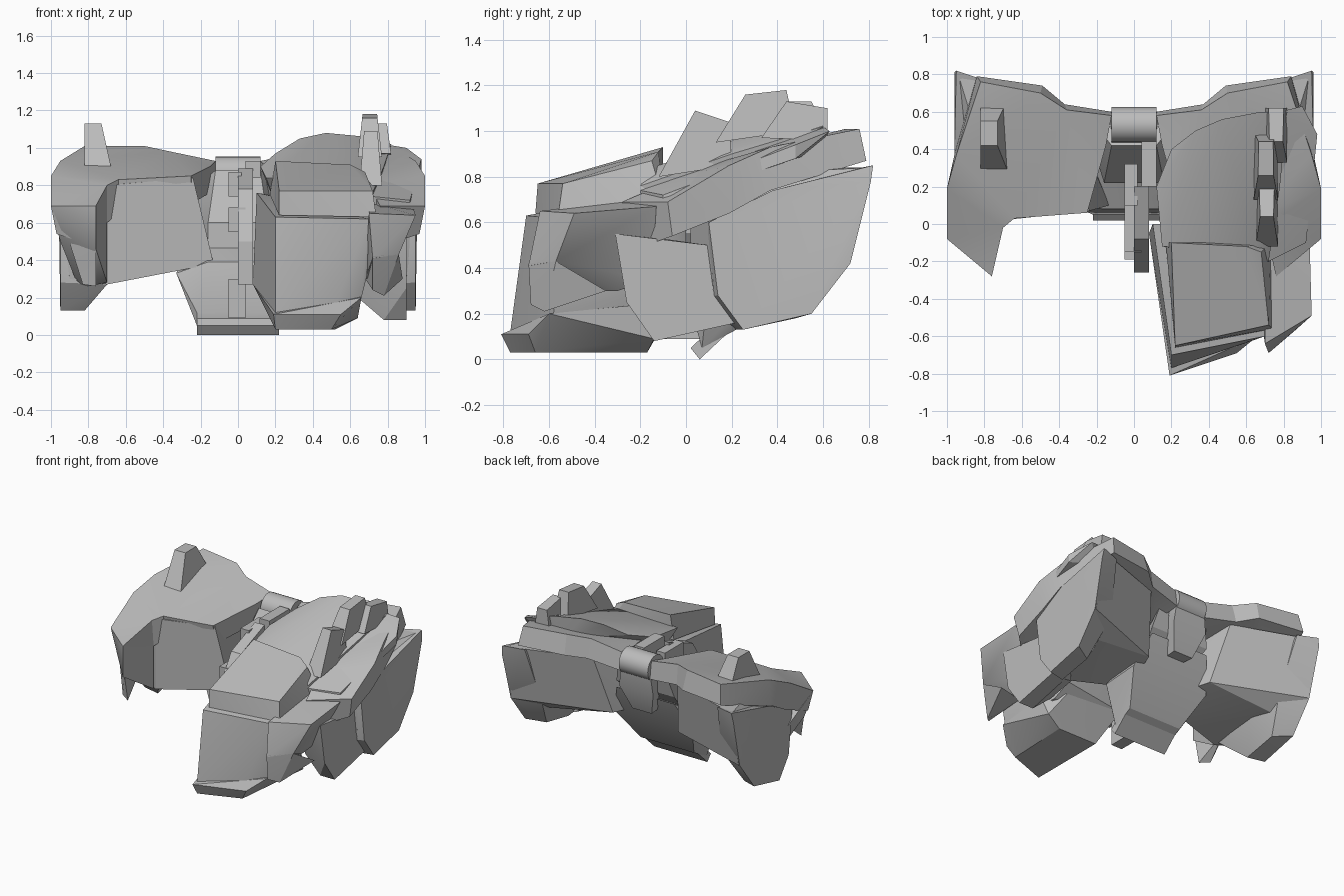
import bpy
import bmesh
from math import radians, sin, cos, pi

default_cube = bpy.data.objects.get("Cube")
if default_cube:
    bpy.data.objects.remove(default_cube, do_unlink=True)

# Single armour colour
armour_grey = bpy.data.materials.new("armour_grey")
armour_grey.use_nodes = True
colour = (.5, .5, .5, 1)
armour_grey.diffuse_color = colour
armour_grey.node_tree.nodes["Principled BSDF"].inputs["Base Color"].default_value = colour


def finish(name, bm):
    """Turn a bmesh into a named object with sharp creases and soft bends."""
    bmesh.ops.recalc_face_normals(bm, faces=bm.faces[:])
    mesh = bpy.data.meshes.new(name)
    bm.to_mesh(mesh)
    bm.free()
    mesh.materials.append(armour_grey)
    mesh.shade_smooth()
    mesh.set_sharp_from_angle(angle=radians(25))
    part = bpy.data.objects.new(name, mesh)
    bpy.context.scene.collection.objects.link(part)
    return part


def block(name, corners):
    """Faceted convex block spanning its corner points."""
    bm = bmesh.new()
    for corner in corners:
        bm.verts.new(corner)
    bmesh.ops.convex_hull(bm, input=bm.verts[:])
    loose = [v for v in bm.verts if not v.link_faces]
    bmesh.ops.delete(bm, geom=loose, context='VERTS')
    bmesh.ops.dissolve_limit(bm, angle_limit=radians(3),
                             verts=bm.verts[:], edges=bm.edges[:])
    return finish(name, bm)


def skin_loops(name, lower, upper):
    """Closed slab between two matching outlines."""
    bm = bmesh.new()
    low = [bm.verts.new(p) for p in lower]
    top = [bm.verts.new(p) for p in upper]
    count = len(low)
    for i in range(count):
        j = (i + 1) % count
        bm.faces.new((low[i], low[j], top[j], top[i]))
    caps = [bm.faces.new(top), bm.faces.new(low[::-1])]
    bmesh.ops.triangulate(bm, faces=caps)
    return finish(name, bm)


def side_plate(name, inner_x, outer_x, profile):
    """Side profile (y, z) extruded across x."""
    return skin_loops(name, [(inner_x, y, z) for y, z in profile],
                      [(outer_x, y, z) for y, z in profile])


def box(name, x_range, y_range, z_range):
    return block(name, [(x, y, z) for x in x_range for y in y_range for z in z_range])


def fin(name, inner_x, outer_x, profile, lean=0):
    """Crest fin: its two upper points are narrower than the base."""
    middle = (inner_x + outer_x) / 2
    base_z = min(z for y, z in profile)
    tip_z = max(z for y, z in profile)

    def side(edge_x):
        loop = []
        for y, z in profile:
            rise = (z - base_z) / (tip_z - base_z)
            x = edge_x + (middle - edge_x) * rise * .4 + lean * rise
            loop.append((x, y, z))
        return loop
    return skin_loops(name, side(inner_x), side(outer_x))


def mirrored(points, side):
    return [(side * x, y, z) for x, y, z in points]


def both_sides(points):
    return mirrored(points, -1) + mirrored(points, 1)


# Hip armour, the same on both sides
hip_outline = [
    (.12, .58, .93), (.36, .61, .98), (.5, .7, 1.01), (.82, .76, 1.01),
    (.95, .37, .93), (1, .19, .85), (1, -.08, .69), (.76, -.28, .69),
    (.7, -.02, .8), (.64, .03, .83), (.25, .06, .85), (.15, .42, .9)]
hip_underside = [
    (.12, .6, .8), (.37, .64, .84), (.49, .74, .87), (.84, .79, .87),
    (.96, .37, .74), (.97, .19, .64), (.97, -.06, .54), (.76, -.26, .47),
    (.7, 0, .6), (.64, .06, .65), (.25, .1, .7), (.15, .44, .76)]
thigh_wall_corners = [
    # outer and front edges
    (.94, .8, .84), (.94, .72, .42), (.94, .55, .3), (.94, .1, .6),
    (.9, .12, .3), (.7, .02, .27), (.7, .02, .8),
    # inner end
    (.13, .1, .38), (.24, .07, .84), (.27, .48, .4), (.35, .6, .83)]
outer_guard_corners = [
    # outer face
    (.95, .1, .6), (.95, .14, .28), (.95, .25, .13), (.95, .55, .2),
    (.95, .72, .42), (.96, .81, .78), (.95, .82, .85), (.96, .38, .74),
    # inner face
    (.82, .22, .13), (.82, .48, .18), (.7, .06, .27), (.7, .4, .33),
    (.75, .65, .45), (.8, .1, .6), (.8, .77, .84)]

for side, label in ((-1, "right"), (1, "left")):
    skin_loops(label + "_hip_slab", mirrored(hip_underside, side), mirrored(hip_outline, side))
    block(label + "_thigh_wall", mirrored(thigh_wall_corners, side))
    block(label + "_outer_guard", mirrored(outer_guard_corners, side))

# Pointed flange, fang and horn on the uncovered right hip
block("right_hip_flange", [
    (-.76, -.28, .69), (-.76, -.28, .46), (-1, -.08, .69), (-.95, -.05, .5),
    (-.95, .15, .5), (-.7, 0, .28), (-.7, 0, .8), (-.85, .15, .25)])
block("right_hip_fang", [
    (-.9, -.12, .49), (-.76, -.26, .46), (-.76, -.22, .26),
    (-.83, -.18, .27), (-.8, 0, .42)])
fin("right_horn", -.82, -.67, [(.27, .86), (.42, 1.13), (.55, 1.13), (.64, .94)], lean=-.03)

# Long front skirt over the left hip
block("skirt_front", [
    (.2, -.7, .63), (.7, -.6, .62), (.2, -.77, .12), (.5, -.67, .1),
    (.66, -.58, .2), (.69, -.57, .32), (.72, -.15, .65), (.68, -.2, .3),
    (.62, -.1, .2), (.08, -.05, .27), (.1, 0, .76), (.58, 0, .3), (.6, 0, .65)])
block("skirt_toe", [
    (.19, -.81, .11), (.2, -.77, .03), (.5, -.66, .03), (.55, -.69, .11),
    (.66, -.6, .2), (.2, -.17, .03), (.52, -.17, .03), (.64, -.14, .09),
    (.66, -.2, .24), (.08, -.05, .27), (.55, -.05, .24)])
block("skirt_upper_plate", [
    (.2, -.1, .93), (.6, -.12, .91), (.68, -.15, .87), (.72, -.54, .77),
    (.22, -.65, .77), (.22, -.66, .64), (.74, -.56, .63),
    (.17, -.1, .75), (.73, -.1, .7)])
block("skirt_rear_cowl", [
    (.15, -.12, .84), (.65, -.15, .84), (.12, .2, .9), (.2, .4, .97),
    (.33, .5, 1.05), (.47, .56, 1.08), (.68, .6, 1.06), (.82, .6, 1.02),
    (.78, .2, .9), (.72, -.2, .76), (.2, 0, .7), (.72, 0, .65), (.6, .58, .9)])
block("skirt_outer_ledge", [
    (.78, .6, 1.02), (.9, .63, 1), (.98, .48, .94), (.98, .48, .88),
    (.72, -.2, .74), (.92, -.1, .72), (.72, -.2, .66), (.92, -.1, .68), (.8, .55, .9)])

# Cheek guard: overhanging upper body with a swept spike below
block("skirt_cheek", [
    (.7, -.64, .65), (.72, -.69, .41), (.86, -.57, .43), (.95, -.49, .64),
    (.94, -.13, .67), (.7, -.12, .71), (.75, -.3, .3), (.78, -.15, .35), (.68, -.5, .3)])
block("cheek_spike", [
    (.72, -.69, .42), (.86, -.57, .43), (.72, -.68, .24), (.78, -.62, .21),
    (.88, -.35, .3), (.68, -.4, .3)])

# Outer thigh panel ahead of the left thigh guard
block("left_front_panel", [
    (.9, -.31, .55), (.9, -.26, .25), (.9, -.14, .08), (.9, .22, .16), (.9, .1, .5),
    (.78, -.14, .08), (.78, .2, .16), (.64, -.12, .2), (.64, .1, .24),
    (.66, -.25, .55), (.66, .1, .5)])

# Three crest fins on the left skirt
fin("crest_fin_front", .65, .77, [(-.12, .8), (.04, 1.09), (.19, 1.04), (.2, .85)])
fin("crest_fin_middle", .64, .77, [(.13, .95), (.26, 1.16), (.44, 1.18), (.48, 1)])
fin("crest_fin_rear", .7, .82, [(.33, .97), (.44, 1.13), (.62, 1.1), (.62, .96)])

# Waist: wide lower block, recessed upper block, foot plate and rear tab
block("crotch_lower", both_sides([
    (.22, .05, .12), (.22, .07, .05), (.22, .22, .13), (.33, .1, .33), (.32, .38, .36),
    (.16, .08, .39), (.24, .48, .6), (.16, .25, .44)]))
block("crotch_upper", both_sides([
    (.16, .22, .4), (.16, .22, .6), (.07, .32, .74), (.12, .42, .88),
    (.24, .48, .65), (.2, .52, .82)]))
block("crotch_foot_plate", both_sides([
    (.22, .02, .05), (.22, .06, 0), (.22, .22, .15), (.22, .16, .18)]))
block("rear_tab", both_sides([
    (.12, .6, .85), (.14, .59, .68), (.08, .52, .5), (.12, .5, .85), (.07, .42, .5)]))

# Rounded belt buckle at the back
steps = 20
buckle_ring = [(.53 + .095 * cos(2 * pi * i / steps), .86 + .095 * sin(2 * pi * i / steps))
               for i in range(steps)]
side_plate("belt_buckle", -.12, .12, buckle_ring)

# Linked bars down the middle
side_plate("centre_spine", 0, .08, [
    (-.26, .27), (-.26, .5), (-.08, .78), (.2, .89), (.2, .72), (0, .6), (-.12, .27)])
box("lower_link", (-.05, .04), (-.19, .1), (.09, .3))
box("middle_link", (-.05, .04), (-.15, .12), (.55, .68))
box("upper_link", (-.05, .02), (.1, .32), (.74, .87))
box("buckle_link", (.04, .12), (.2, .44), (.84, .93))
